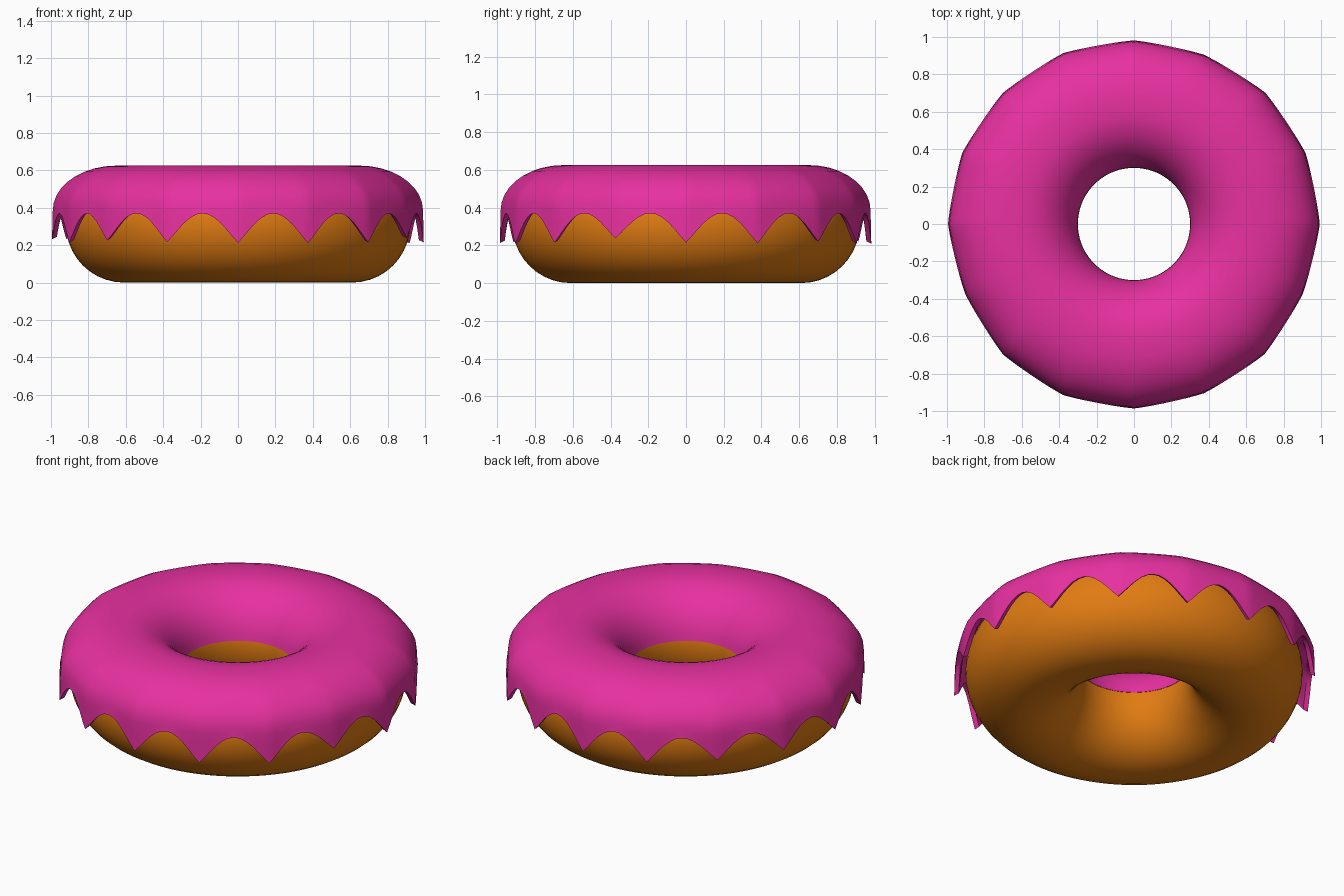
import bpy, bmesh, math, random

if "Cube" in bpy.data.objects:
    bpy.data.objects.remove(bpy.data.objects["Cube"])
random.seed(4)


def material(name, color):
    m = bpy.data.materials.new(name)
    m.diffuse_color = (*color, 1)
    m.use_nodes = True
    m.node_tree.nodes["Principled BSDF"].inputs["Base Color"].default_value = m.diffuse_color
    return m


def finish(ob, mat, angle):
    ob.data.materials.append(mat)
    bpy.ops.object.select_all(action='DESELECT')
    ob.select_set(True)
    bpy.context.view_layer.objects.active = ob
    bpy.ops.object.shade_smooth_by_angle(angle=math.radians(angle))


# dough ring
R, r = 0.61, 0.31
bpy.ops.mesh.primitive_torus_add(major_radius=R, minor_radius=r, major_segments=96,
                                 minor_segments=40, location=(0, 0, r))
dough = bpy.context.object
dough.name = "dough_ring"
finish(dough, material("dough", (0.75, 0.20, 0.006)), 60)

# icing: a thin closed shell with 16 drips round the outer rim
DRIPS, STEPS = 16, 12
N = DRIPS * STEPS
tips = [0.225 + random.uniform(-0.018, 0.015) for _ in range(DRIPS)]
radii = [0.983 + random.uniform(-0.012, 0.01) for _ in range(DRIPS)]


def section(i):
    """Cross-section (radius, height) of the icing at angular step i."""
    k, f = (i // STEPS) % DRIPS, (i % STEPS) / STEPS
    n = (k + 1) % DRIPS
    tip = tips[k] * (1 - f) + tips[n] * f
    rad = radii[k] * (1 - f) + radii[n] * f
    arch = abs(math.sin(math.pi * f))
    edge = tip + (0.37 - tip) * arch ** 1.1
    rad -= 0.012 * arch
    outer = []
    # inner lip up to the crown
    for j in range(11):
        a = math.radians(9 + 81 * j / 10)
        outer.append((R - 0.312 * math.cos(a), r + 0.315 * math.sin(a)))
    # crown over to the widest point
    for j in range(10):
        a = math.radians(90 - 90 * j / 9)
        outer.append((0.65 + (rad - 0.65) * math.cos(a), 0.385 + 0.24 * math.sin(a)))
    # hanging drip
    for t in (0.4, 0.8, 1):
        outer.append((rad + 0.004 * t, 0.385 + (edge - 0.385) * t))
    # underside, back to the inner lip
    under = [(rad - 0.022, edge + 0.012), (rad - 0.04, 0.40)]
    for a in (30, 60, 90, 120, 150, 171):
        a = math.radians(a)
        under.append((R + 0.3 * math.cos(a), r + 0.3 * math.sin(a)))
    return outer + under


bm = bmesh.new()
rings = []
for i in range(N):
    t = 2 * math.pi * i / N
    rings.append([bm.verts.new((p * math.cos(t), p * math.sin(t), z)) for p, z in section(i)])
for i in range(N):
    a, b = rings[i], rings[(i + 1) % N]
    for j in range(len(a)):
        k = (j + 1) % len(a)
        bm.faces.new((a[j], b[j], b[k], a[k]))
bmesh.ops.recalc_face_normals(bm, faces=bm.faces)
mesh = bpy.data.meshes.new("icing")
bm.to_mesh(mesh)
bm.free()
icing = bpy.data.objects.new("icing", mesh)
bpy.context.collection.objects.link(icing)
finish(icing, material("icing_pink", (0.80, 0.03, 0.35)), 50)
